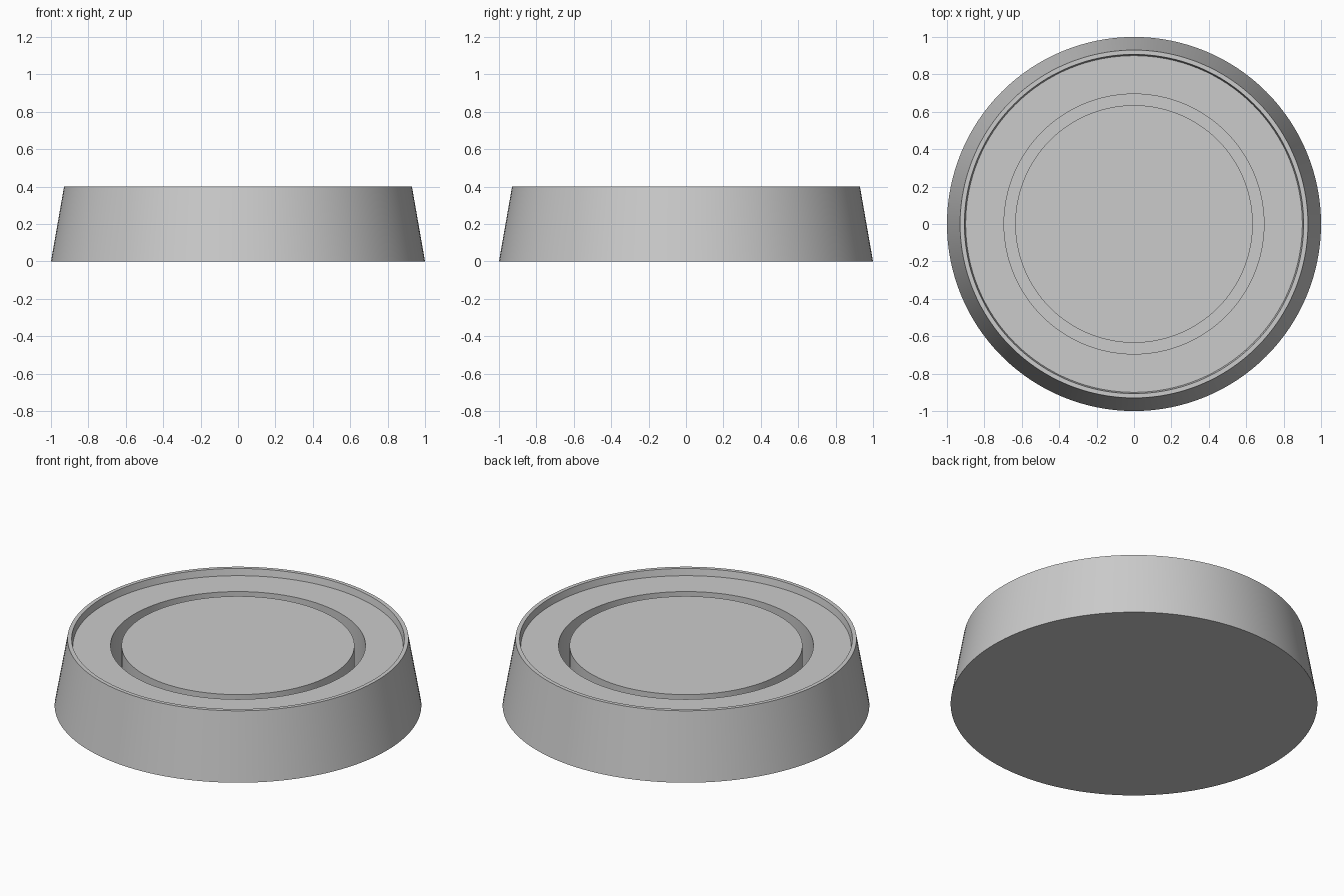
import bpy
import math

cube = bpy.data.objects.get("Cube")
if cube:
    bpy.data.objects.remove(cube)

SEGMENTS = 128
RIM_Z, FLOOR_Z, GROOVE_Z = 0.4, 0.36, 0.04

grey = bpy.data.materials.new("light_grey")
grey.use_nodes = True
colour = (0.6, 0.6, 0.6, 1)
grey.diffuse_color = colour
grey.node_tree.nodes["Principled BSDF"].inputs["Base Color"].default_value = colour


def lathe(name, profile):
    """Revolve (radius, z) points about z; first and last rings get flat caps."""
    verts = [(r * math.cos(a), r * math.sin(a), z)
             for r, z in profile
             for a in (math.tau * i / SEGMENTS for i in range(SEGMENTS))]
    faces = []
    for ring in range(len(profile) - 1):
        low, high = ring * SEGMENTS, (ring + 1) * SEGMENTS
        for i in range(SEGMENTS):
            j = (i + 1) % SEGMENTS
            faces.append((low + i, low + j, high + j, high + i))
    faces.append(tuple(reversed(range(SEGMENTS))))
    faces.append(tuple(range(len(verts) - SEGMENTS, len(verts))))
    mesh = bpy.data.meshes.new(name)
    mesh.from_pydata(verts, [], faces)
    mesh.materials.append(grey)
    obj = bpy.data.objects.new(name, mesh)
    bpy.context.collection.objects.link(obj)
    bpy.ops.object.select_all(action="DESELECT")
    obj.select_set(True)
    bpy.context.view_layer.objects.active = obj
    bpy.ops.object.shade_smooth_by_angle(angle=math.radians(30))
    return obj


# Tapered round base with raised rim, recessed face and deep ring groove
lathe("round_base", [
    (1.0, 0),
    (0.93, RIM_Z),           # sloping outer wall
    (0.907, RIM_Z),          # rim
    (0.9, FLOOR_Z),          # drafted inner wall
    (0.695, FLOOR_Z),        # recessed face
    (0.695, GROOVE_Z),       # groove outer wall
    (0.635, GROOVE_Z),       # groove floor
    (0.635, FLOOR_Z),        # centre disc
])
